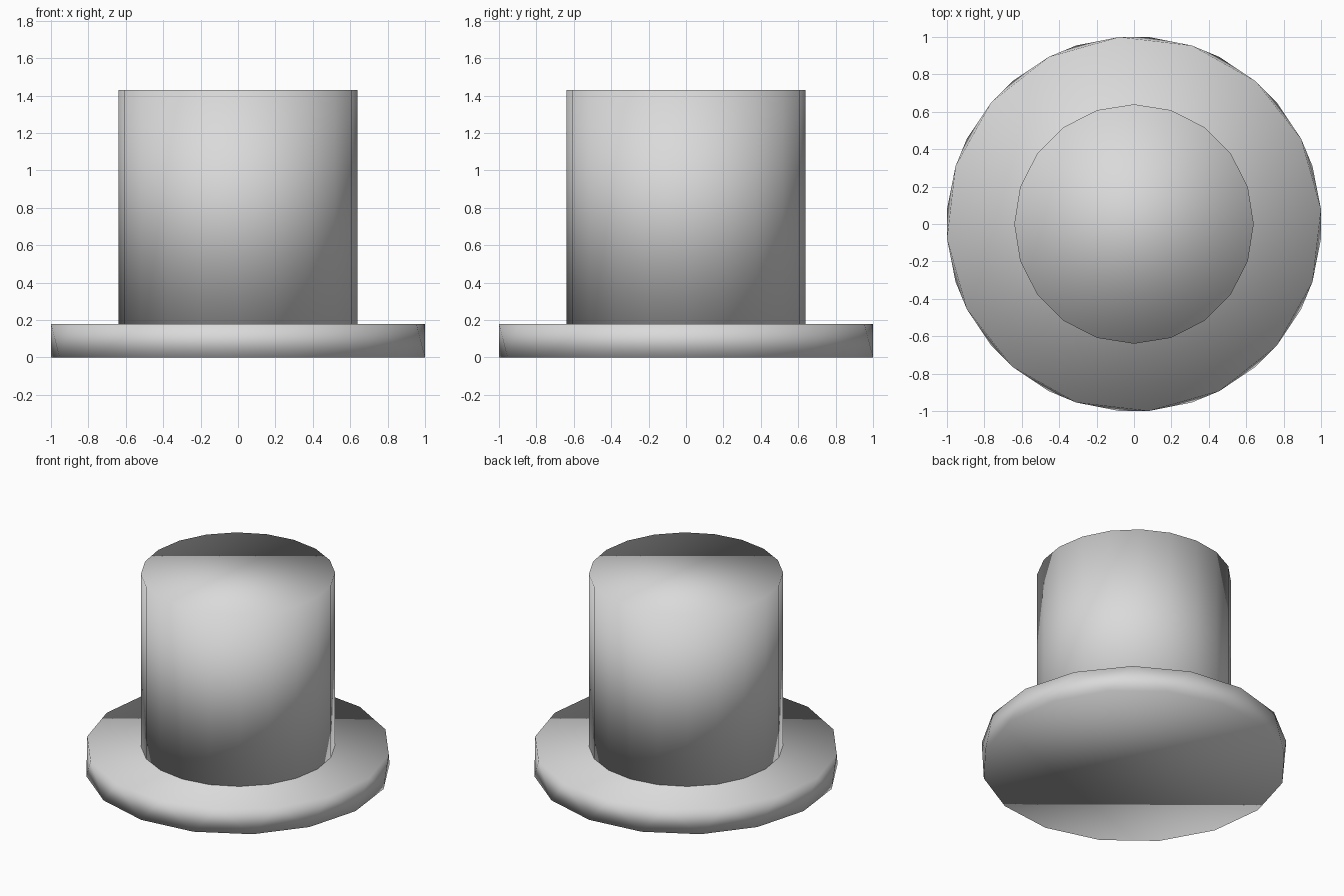
import bpy
import bmesh
from math import cos, sin, tau, radians

cube = bpy.data.objects.get("Cube")
if cube:
    bpy.data.objects.remove(cube, do_unlink=True)

grey = bpy.data.materials.new("light_grey")
grey.use_nodes = True
colour = (0.7, 0.7, 0.7, 1)
grey.diffuse_color = colour
grey.node_tree.nodes["Principled BSDF"].inputs["Base Color"].default_value = colour


def drum(name, sides, radius, bottom, top, twist=0.0):
    """Capped low-poly drum, its top ring turned against its bottom ring."""
    bm = bmesh.new()

    def ring(z, turn):
        angles = [tau * i / sides + turn for i in range(sides)]
        return [bm.verts.new((radius * cos(a), radius * sin(a), z)) for a in angles]

    low, high = ring(bottom, -twist), ring(top, twist)
    bm.faces.new(reversed(low))
    bm.faces.new(high)
    for i in range(sides):
        j = (i + 1) % sides
        if twist:
            bm.faces.new((low[i], low[j], high[i]))
            bm.faces.new((low[j], high[j], high[i]))
        else:
            bm.faces.new((low[i], low[j], high[j], high[i]))
    for face in bm.faces:
        face.smooth = True
    mesh = bpy.data.meshes.new(name)
    bm.to_mesh(mesh)
    bm.free()
    mesh.materials.append(grey)
    obj = bpy.data.objects.new(name, mesh)
    bpy.context.collection.objects.link(obj)
    return obj


# Wide brim, slightly twisted
drum("brim", 16, 1.003, 0, 0.18, radians(4.5))

# Tall crown standing on the brim
drum("crown", 20, 0.64, 0.18, 1.43)
